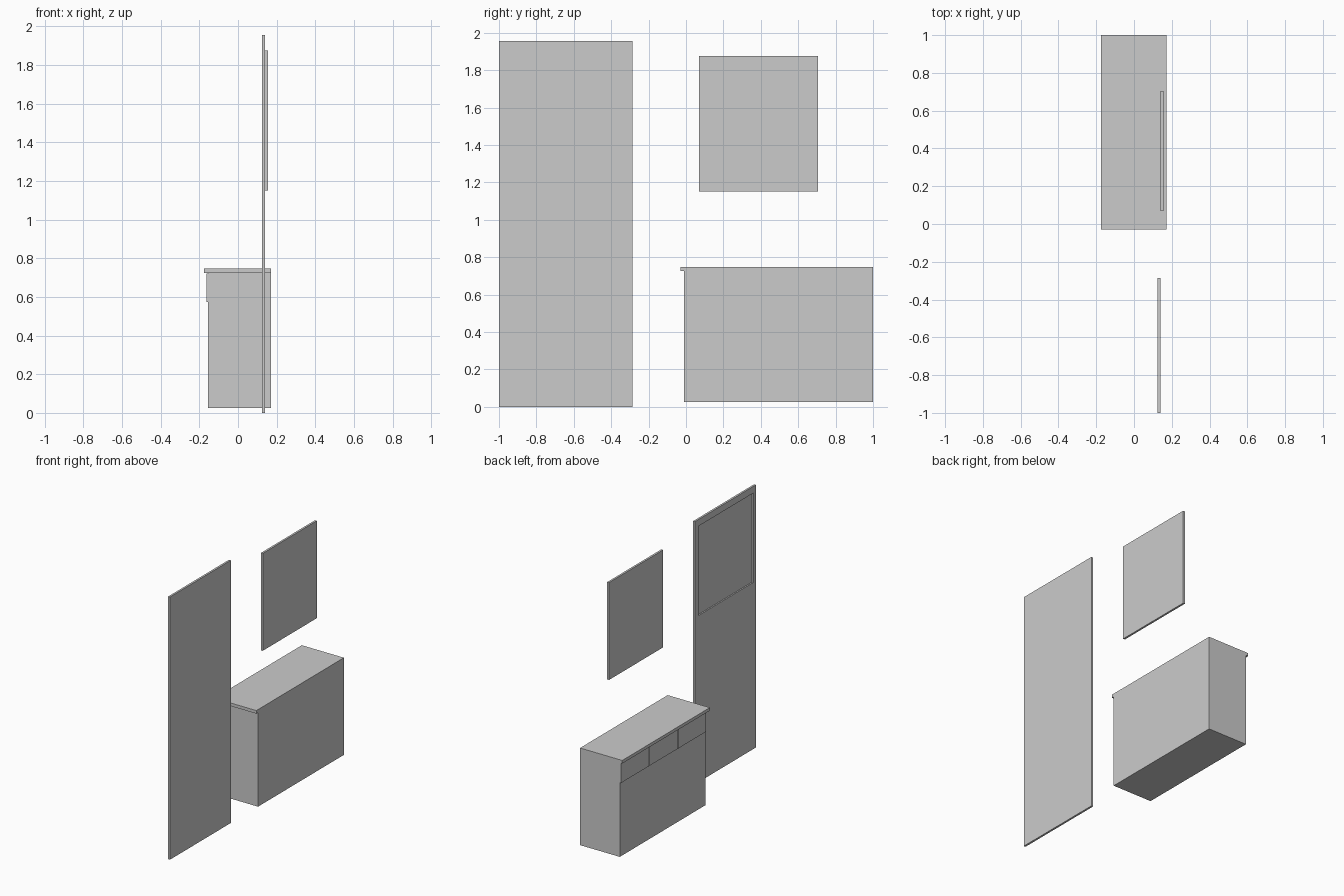
import bpy, bmesh
from mathutils import Vector

if "Cube" in bpy.data.objects:
    bpy.data.objects.remove(bpy.data.objects["Cube"])


def box(name, lo, hi):
    """Axis-aligned box between two corners."""
    lo, hi = Vector(lo), Vector(hi)
    bm = bmesh.new()
    bmesh.ops.create_cube(bm, size=1)
    bmesh.ops.scale(bm, vec=hi - lo, verts=bm.verts)
    bmesh.ops.translate(bm, vec=(lo + hi) / 2, verts=bm.verts)
    mesh = bpy.data.meshes.new(name)
    bm.to_mesh(mesh)
    bm.free()
    ob = bpy.data.objects.new(name, mesh)
    bpy.context.collection.objects.link(ob)
    return ob


# Tall wall panel with a shallow rectangular recess in its upper half
panel = box("tall_panel", (0.125, -1.0, 0.0), (0.14, -0.285, 1.955))
cutter = box("recess_cutter", (0.10, -0.97, 1.24), (0.135, -0.325, 1.905))
cutter.hide_render = True
cutter.hide_set(True)
cut = panel.modifiers.new("recess", "BOOLEAN")
cut.operation = "DIFFERENCE"
cut.solver = "EXACT"
cut.object = cutter

# Wall mirror
box("mirror", (0.14, 0.07, 1.15), (0.155, 0.705, 1.875))

# Cabinet body
box("cabinet_body", (-0.155, -0.01, 0.025), (0.172, 1.0, 0.748))

# Overhanging edge of the worktop along the drawer side and one end
box("top_edge_long", (-0.175, -0.03, 0.725), (-0.155, 1.0, 0.748))
box("top_edge_end", (-0.155, -0.03, 0.725), (0.172, -0.01, 0.748))

# Row of three drawer fronts
pitch = 1.01 / 3
for i in range(3):
    y = -0.01 + i * pitch
    box(f"drawer_front_{i + 1}", (-0.162, y + 0.005, 0.575),
        (-0.155, y + pitch - 0.005, 0.722))
